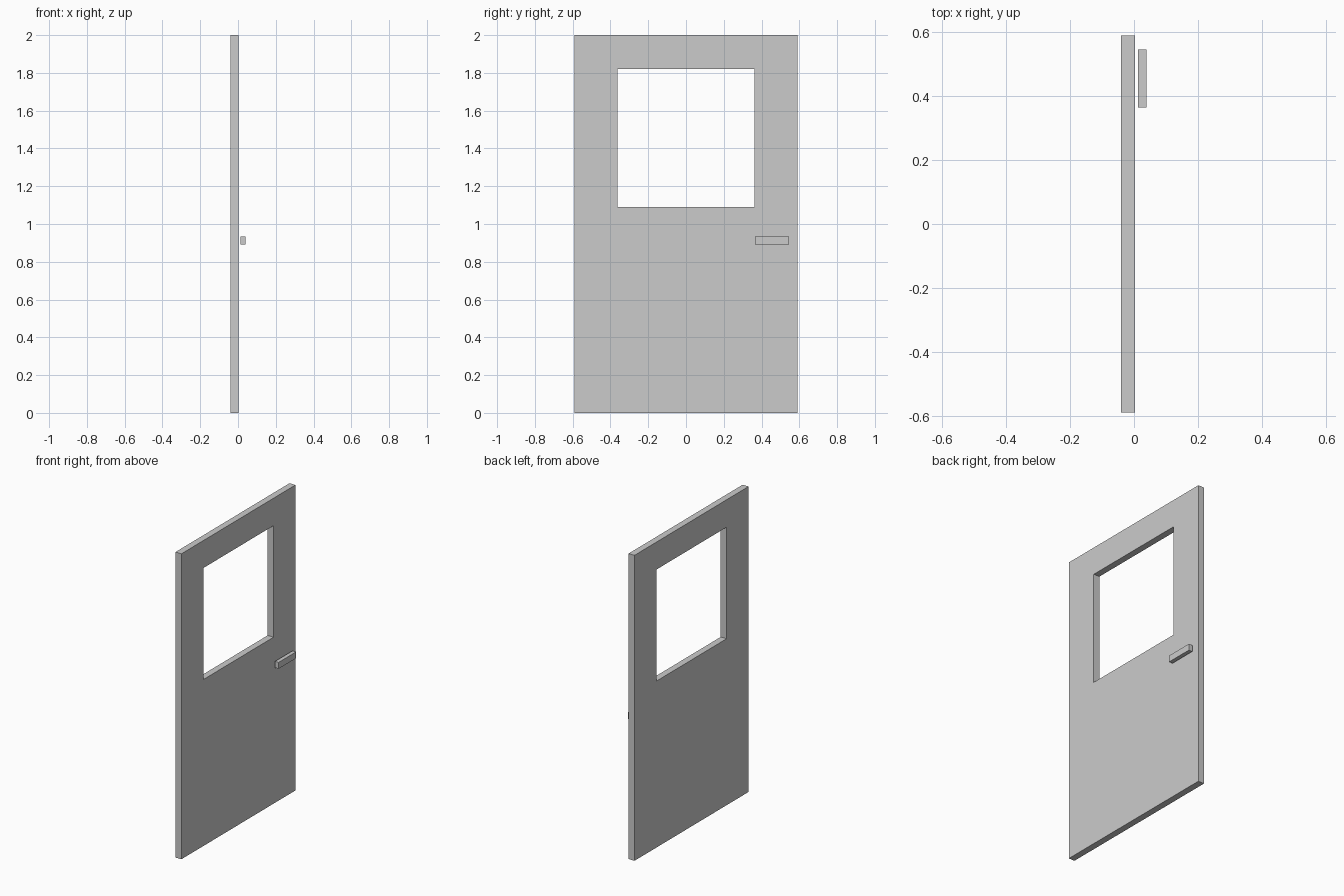
import bpy, bmesh

if "Cube" in bpy.data.objects:
    bpy.data.objects.remove(bpy.data.objects["Cube"])


def rect(bm, x, y0, y1, z0, z1):
    """Four corner vertices of a rectangle facing the x axis."""
    return [bm.verts.new((x, y, z)) for y, z in ((y0, z0), (y1, z0), (y1, z1), (y0, z1))]


def bridge(bm, a, b):
    """Ring of quads between two four-corner loops."""
    for i in range(4):
        j = (i + 1) % 4
        bm.faces.new((a[i], a[j], b[j], b[i]))


def finish(bm, name):
    bmesh.ops.recalc_face_normals(bm, faces=bm.faces)
    mesh = bpy.data.meshes.new(name)
    bm.to_mesh(mesh)
    bm.free()
    bpy.context.collection.objects.link(bpy.data.objects.new(name, mesh))


# Door leaf: slab with a square window opening
outline = (-0.59, 0.59, 0.0, 2.0)
window = (-0.363, 0.363, 1.09, 1.82)
bm = bmesh.new()
back_out, front_out = (rect(bm, x, *outline) for x in (-0.04, 0.003))
back_in, front_in = (rect(bm, x, *window) for x in (-0.04, 0.003))
bridge(bm, back_out, front_out)
bridge(bm, front_out, front_in)
bridge(bm, front_in, back_in)
bridge(bm, back_in, back_out)
finish(bm, "door_panel")

# Handle: plain bar floating just off the face
bm = bmesh.new()
near, far = (rect(bm, x, 0.365, 0.546, 0.892, 0.934) for x in (0.013, 0.039))
bridge(bm, near, far)
bm.faces.new(near)
bm.faces.new(far)
finish(bm, "door_handle")
